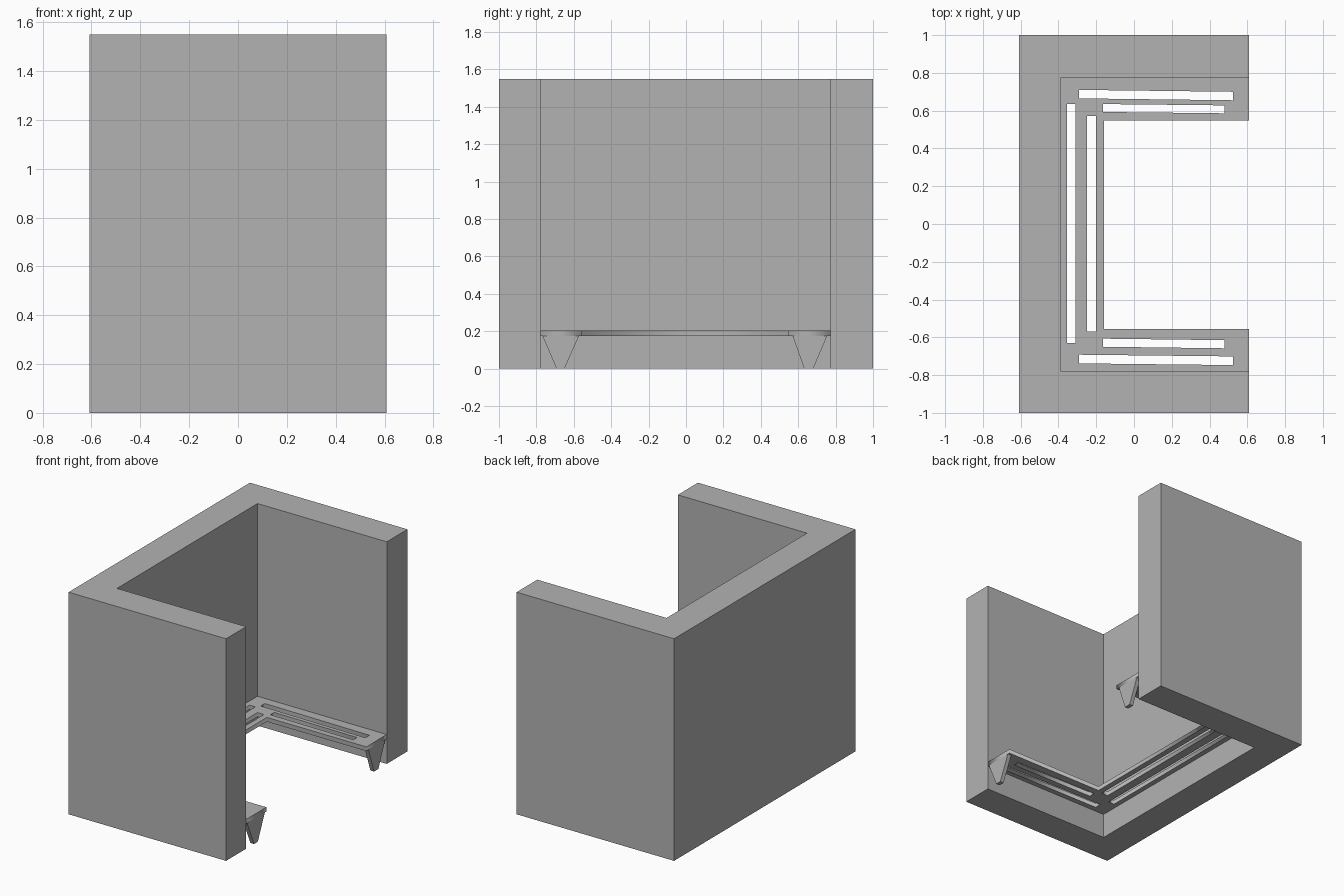
import bpy, bmesh

cube = bpy.data.objects.get("Cube")
if cube:
    bpy.data.objects.remove(cube, do_unlink=True)

grey = bpy.data.materials.new("plain_grey")
grey.use_nodes = True
colour = (0.45, 0.45, 0.45, 1)
grey.diffuse_color = colour
grey.node_tree.nodes["Principled BSDF"].inputs["Base Color"].default_value = colour


def prism(name, points, offset):
    """Extrude a planar outline by an offset vector."""
    bm = bmesh.new()
    face = bm.faces.new([bm.verts.new(p) for p in points])
    grown = bmesh.ops.extrude_face_region(bm, geom=[face], use_keep_orig=True)
    verts = [v for v in grown["geom"] if isinstance(v, bmesh.types.BMVert)]
    bmesh.ops.translate(bm, verts=verts, vec=offset)
    bmesh.ops.recalc_face_normals(bm, faces=bm.faces)
    mesh = bpy.data.meshes.new(name)
    bm.to_mesh(mesh)
    bm.free()
    mesh.materials.append(grey)
    obj = bpy.data.objects.new(name, mesh)
    bpy.context.collection.objects.link(obj)
    return obj


def plate_with_holes(name, loops, bottom, top):
    """Fill an outline around its holes and give it thickness."""
    curve = bpy.data.curves.new(name, "CURVE")
    curve.dimensions = "2D"
    curve.fill_mode = "BOTH"
    curve.extrude = (top - bottom) / 2
    for loop in loops:
        spline = curve.splines.new("POLY")
        spline.points.add(len(loop) - 1)
        for point, (x, y) in zip(spline.points, loop):
            point.co = (x, y, 0, 1)
        spline.use_cyclic_u = True
    curve.materials.append(grey)
    obj = bpy.data.objects.new(name, curve)
    obj.location.z = (bottom + top) / 2
    bpy.context.collection.objects.link(obj)
    bpy.ops.object.select_all(action="DESELECT")
    obj.select_set(True)
    bpy.context.view_layer.objects.active = obj
    bpy.ops.object.convert(target="MESH")


def c_outline(back, end, outer_low, outer_high, inner, low, high):
    """C-shaped outline that is open towards +x."""
    return [(end, outer_low), (end, low), (inner, low), (inner, high),
            (end, high), (end, outer_high), (back, outer_high), (back, outer_low)]


def slot(x0, x1, y0, y1, slant=0):
    return [(x0, y0), (x1, y0 - slant), (x1, y1 - slant), (x0, y1)]


END = 0.608
HEIGHT = 1.55
SHELF_BOTTOM, SHELF_TOP = 0.175, 0.205
INNER_X, LOW_Y, HIGH_Y = -0.39, -0.778, 0.772

# Three-sided wall
walls = c_outline(-END, END, -1, 1, INNER_X, LOW_Y, HIGH_Y)
prism("walls", [(x, y, 0) for x, y in walls], (0, 0, HEIGHT))

# Slotted ledge running round the inside
shelf = c_outline(INNER_X, END, LOW_Y, HIGH_Y, -0.16, -0.556, 0.547)
slots = [
    slot(-0.355, -0.31, -0.63, 0.635),
    slot(-0.25, -0.2, -0.57, 0.572),
    slot(-0.29, 0.525, 0.665, 0.71, 0.01),
    slot(-0.165, 0.48, 0.593, 0.635, 0.007),
    slot(-0.165, 0.48, -0.65, -0.607, 0.008),
    slot(-0.29, 0.525, -0.738, -0.692, 0.009),
]
plate_with_holes("slotted_ledge", [shelf] + slots, SHELF_BOTTOM, SHELF_TOP)

# Tapered tab under each open end of the ledge
for name, y0, y1, tip0, tip1 in [("front_tab", -0.767, -0.572, -0.692, -0.65),
                                 ("back_tab", 0.57, 0.755, 0.632, 0.68)]:
    outline = [(y0, SHELF_BOTTOM), (tip0, 0), (tip1, 0), (y1, SHELF_BOTTOM)]
    prism(name, [(END, y, z) for y, z in outline], (-0.028, 0, 0))
